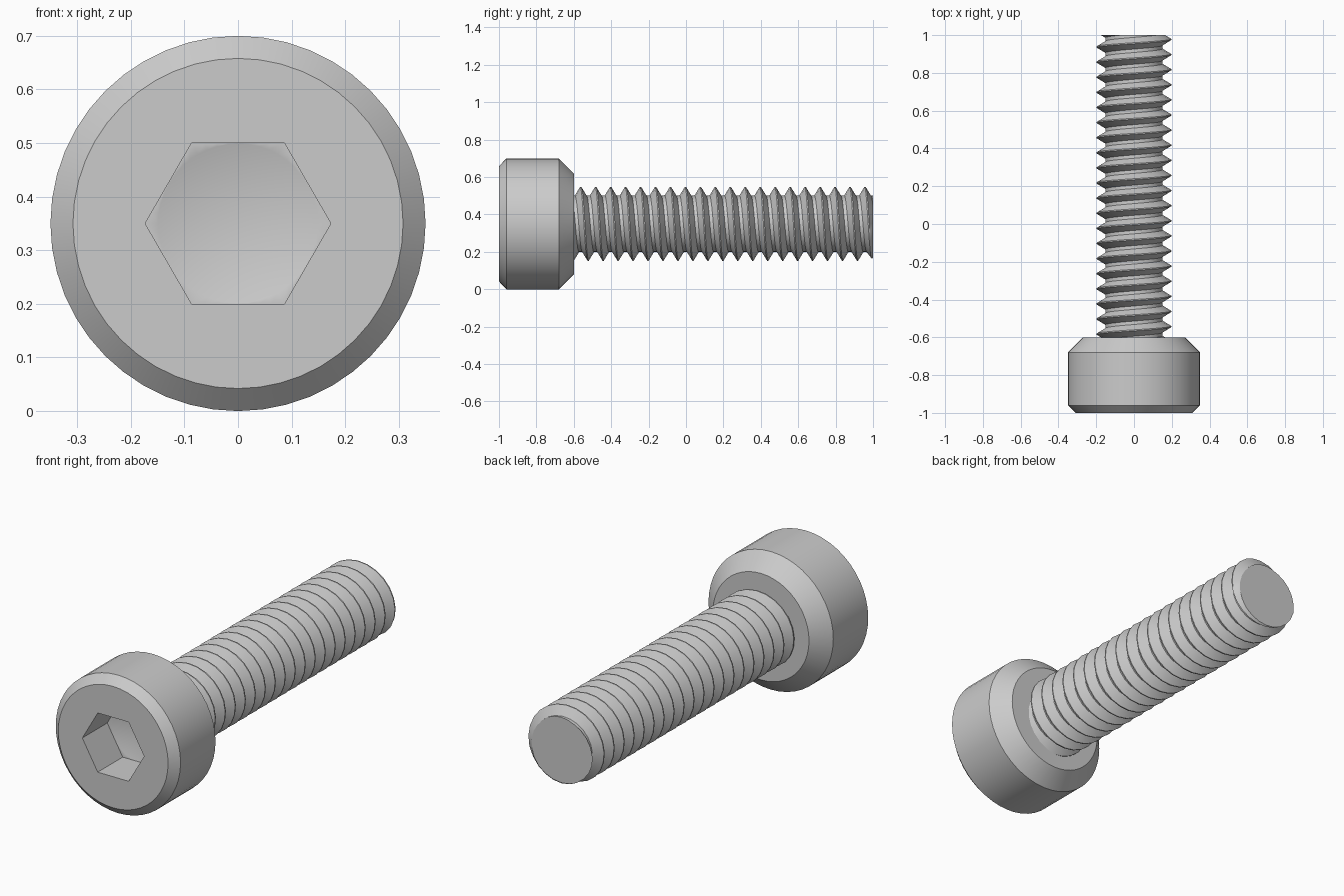
import bpy, bmesh, math

if "Cube" in bpy.data.objects:
    bpy.data.objects.remove(bpy.data.objects["Cube"])

AXIS_Z = 0.35      # height of the screw axis, which runs along y
PITCH = 0.08

steel = bpy.data.materials.new("steel grey")
steel.diffuse_color = (0.6, 0.6, 0.6, 1)
steel.use_nodes = True
steel.node_tree.nodes["Principled BSDF"].inputs["Base Color"].default_value = steel.diffuse_color


def point(angle, r, y):
    return (r * math.cos(angle), y, AXIS_Z + r * math.sin(angle))


def finish(bm, name):
    bmesh.ops.recalc_face_normals(bm, faces=bm.faces)
    mesh = bpy.data.meshes.new(name)
    bm.to_mesh(mesh)
    bm.free()
    mesh.materials.append(steel)
    obj = bpy.data.objects.new(name, mesh)
    bpy.context.collection.objects.link(obj)
    bpy.ops.object.select_all(action='DESELECT')
    obj.select_set(True)
    bpy.context.view_layer.objects.active = obj
    bpy.ops.object.shade_smooth_by_angle(angle=math.radians(30))


# Head: lathed rings from the back face round to the socket's conical floor
def build_head(sides=48):
    def hex_radius(angle):
        off = (angle % (math.pi / 3)) - math.pi / 6
        return 0.15 / math.cos(off)

    profile = [(-0.6, 0.27), (-0.68, 0.35), (-0.96, 0.35), (-1.0, 0.308),
               (-1.0, None), (-0.8, None), (-0.8, 0.149)]   # None = hexagon
    bm = bmesh.new()
    rings = []
    for y, r in profile:
        angles = [2 * math.pi * i / sides for i in range(sides)]
        rings.append([bm.verts.new(point(a, r or hex_radius(a), y)) for a in angles])
    for a, b in zip(rings, rings[1:]):
        for i in range(sides):
            j = (i + 1) % sides
            bm.faces.new((a[i], a[j], b[j], b[i]))
    bm.faces.new(rings[0])
    tip = bm.verts.new((0, -0.715, AXIS_Z))
    for i in range(sides):
        bm.faces.new((rings[-1][i], rings[-1][(i + 1) % sides], tip))
    finish(bm, "socket_head")


# Shank: right-hand helical thread, trimmed flat at both ends
def build_thread(sides=24, turns=23):
    tooth = [(-0.031, 0.152), (-0.003, 0.198), (0.003, 0.198), (0.031, 0.152)]
    bm = bmesh.new()
    columns = []
    for i in range(sides + 1):
        a = 2 * math.pi * i / sides
        start = 0.977 - PITCH * (turns - 2) - PITCH * i / sides
        columns.append([bm.verts.new(point(a, r, start + PITCH * k + dy))
                        for k in range(turns) for dy, r in tooth])
    for a, b in zip(columns, columns[1:]):
        for j in range(len(a) - 1):
            bm.faces.new((a[j], a[j + 1], b[j + 1], b[j]))
    bmesh.ops.remove_doubles(bm, verts=bm.verts, dist=0.0005)
    for y, normal in ((-0.61, -1), (1.0, 1)):
        cut = bmesh.ops.bisect_plane(bm, geom=bm.verts[:] + bm.edges[:] + bm.faces[:],
                                     plane_co=(0, y, 0), plane_no=(0, normal, 0),
                                     clear_outer=True)
    # chamfer the free end, then close it
    for v in bm.verts:
        r = math.hypot(v.co.x, v.co.z - AXIS_Z)
        s = min(1, (0.18 + 1.0 - v.co.y) / r)
        v.co.x *= s
        v.co.z = AXIS_Z + (v.co.z - AXIS_Z) * s
    rim = [g for g in cut["geom_cut"] if isinstance(g, bmesh.types.BMEdge)]
    bmesh.ops.edgenet_fill(bm, edges=rim)
    finish(bm, "threaded_shank")


build_head()
build_thread()
